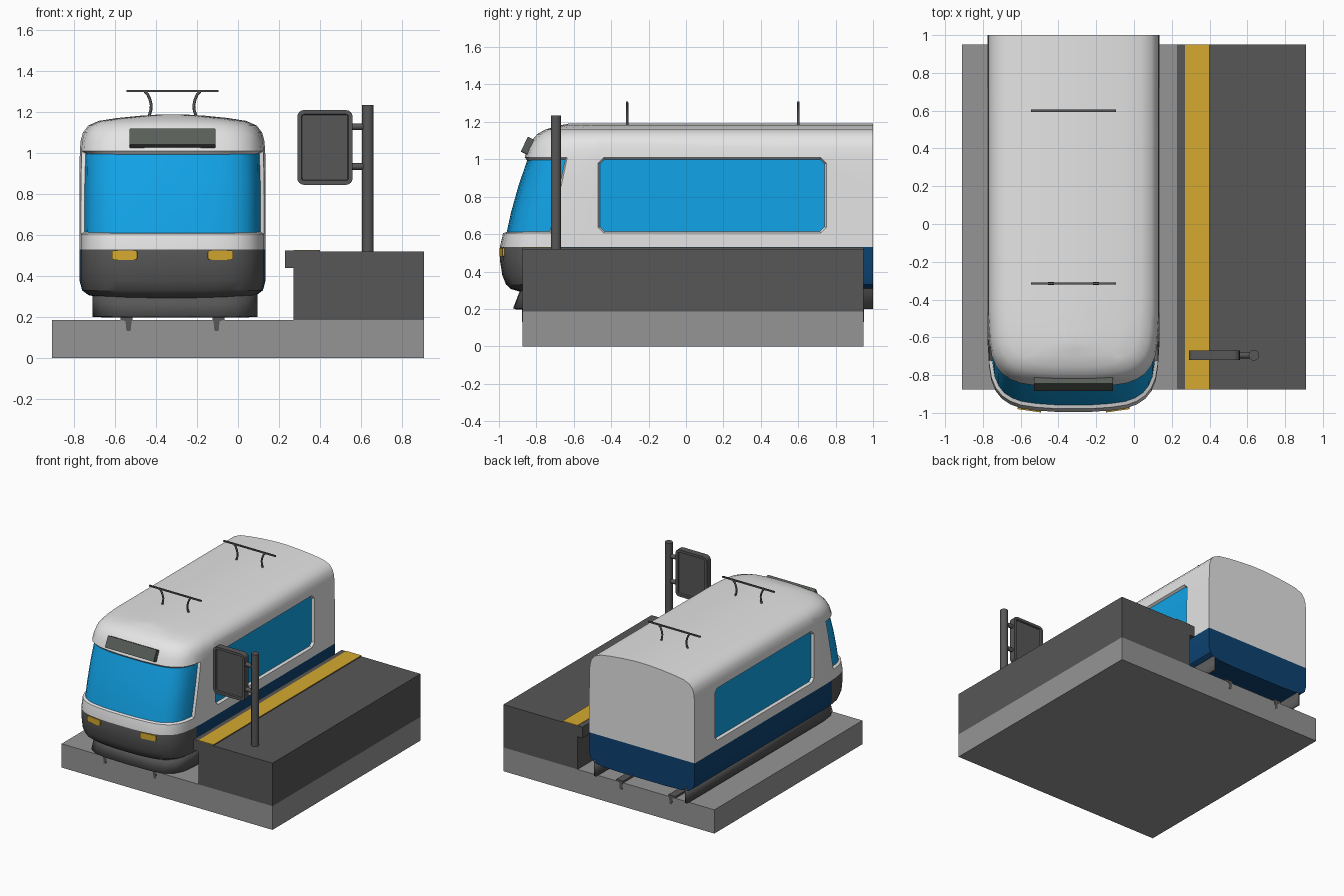
import bpy, bmesh, math
from mathutils import Vector, Matrix

if "Cube" in bpy.data.objects:
    bpy.data.objects.remove(bpy.data.objects["Cube"])

CX = -0.32  # centre line of the tram


def mat(name, r, g, b):
    m = bpy.data.materials.new(name)
    m.diffuse_color = (r, g, b, 1)
    m.use_nodes = True
    m.node_tree.nodes["Principled BSDF"].inputs["Base Color"].default_value = m.diffuse_color
    return m


WHITE = mat("light body", .78, .78, .78)
BLUE = mat("dark blue", .004, .055, .165)
DARK = mat("dark grey", .095, .095, .095)
GLASS = mat("window blue", .006, .38, .83)
STONE = mat("mid grey", .30, .30, .30)
YELLOW = mat("yellow", .66, .40, .03)
BOARD = mat("board grey", .10, .112, .10)


def finish(name, bm, *mats, smooth=None):
    bmesh.ops.recalc_face_normals(bm, faces=bm.faces)
    me = bpy.data.meshes.new(name)
    bm.to_mesh(me)
    bm.free()
    for m in mats:
        me.materials.append(m)
    ob = bpy.data.objects.new(name, me)
    bpy.context.collection.objects.link(ob)
    if smooth:
        bpy.ops.object.select_all(action='DESELECT')
        ob.select_set(True)
        bpy.context.view_layer.objects.active = ob
        bpy.ops.object.shade_smooth_by_angle(angle=math.radians(smooth))
    return ob


def prism(name, pts, y0, y1, m):
    """Extrude an xz outline along y."""
    bm = bmesh.new()
    f = bm.faces.new([bm.verts.new((x, y0, z)) for x, z in pts])
    r = bmesh.ops.extrude_face_region(bm, geom=[f])
    bmesh.ops.translate(bm, vec=(0, y1 - y0, 0),
                        verts=[v for v in r['geom'] if isinstance(v, bmesh.types.BMVert)])
    return finish(name, bm, m)


def rect(x0, x1, z0, z1):
    return [(x0, z0), (x1, z0), (x1, z1), (x0, z1)]


def box(name, loc, size, m, rot=None, bevel=0):
    bm = bmesh.new()
    bmesh.ops.create_cube(bm, size=1, matrix=Matrix.Diagonal((*size, 1)))
    if bevel:
        es = [e for e in bm.edges if abs((e.verts[0].co - e.verts[1].co).normalized().y) > .9]
        bmesh.ops.bevel(bm, geom=es, offset=bevel, segments=4, profile=.5, affect='EDGES')
    bmesh.ops.transform(bm, verts=bm.verts,
                        matrix=Matrix.Translation(loc) @ (rot or Matrix.Identity(4)))
    return finish(name, bm, m)


def rod(name, a, b, r, m):
    a, b = Vector(a), Vector(b)
    bm = bmesh.new()
    q = (b - a).to_track_quat('Z', 'Y').to_matrix().to_4x4()
    bmesh.ops.create_cone(bm, cap_ends=True, segments=24, radius1=r, radius2=r,
                          depth=(b - a).length, matrix=Matrix.Translation((a + b) / 2) @ q)
    return finish(name, bm, m, smooth=40)


# ground block, platform with lip, warning stripe
prism("track_bed", rect(-.91, .91, 0, .185), -.875, .95, STONE)
prism("platform", [(.27, .185), (.91, .185), (.91, .52), (.40, .52), (.40, .525),
                   (.23, .525), (.23, .44), (.27, .44)], -.875, .95, DARK)
prism("platform_stripe", rect(.27, .40, .525, .528), -.875, .95, YELLOW)

# rails
for side, s in (("left", 1), ("right", -1)):
    pts = [(-.255, .2), (-.255, .185), (-.23, .18), (-.225, .13), (-.205, .13),
           (-.2, .18), (-.195, .185), (-.195, .2)]
    prism("rail_" + side, [(CX + s * x, z) for x, z in pts], -.877, .952, DARK)

# tram body: stacked plan outlines (height, half width, front y)
RINGS = [(.288, .22, -.84), (.293, .34, -.89), (.306, .41, -.935), (.33, .442, -.962),
         (.38, .455, -.982), (.46, .455, -.995), (.53, .455, -.995), (.605, .455, -.978),
         (.72, .455, -.953), (.86, .455, -.914), (1.01, .453, -.863), (1.06, .449, -.845),
         (1.10, .438, -.825), (1.135, .412, -.795), (1.158, .36, -.755),
         (1.172, .27, -.71), (1.183, .16, -.665), (1.19, .05, -.63)]
# plan of the nose: distance from centre, setback from the front
NOSE = [(0, 0), (.1, .001), (.2, .008), (.28, .02), (.335, .04), (.38, .07), (.412, .11),
        (.435, .165), (.447, .24), (.455, .36)]
bm = bmesh.new()
rows = []
for z, w, yf in RINGS:
    half = [(x * w / .455, yf + d) for x, d in NOSE] + [(w, 1.0)]
    plan = [(-x, y) for x, y in half[:0:-1]] + half
    rows.append([bm.verts.new((CX + x, y, z)) for x, y in plan])
for a, b in zip(rows, rows[1:]):
    for i in range(len(a) - 1):
        bm.faces.new((a[i], a[i + 1], b[i + 1], b[i]))
bm.faces.new(rows[0])
bm.faces.new(rows[-1])
bm.faces.new([r[0] for r in rows] + [r[-1] for r in reversed(rows)])
bmesh.ops.recalc_face_normals(bm, faces=bm.faces)


def cut(co, no, faces=None):
    fs = set(faces if faces is not None else bm.faces)
    es = {e for f in fs for e in f.edges}
    vs = {v for f in fs for v in f.verts}
    bmesh.ops.bisect_plane(bm, geom=list(vs) + list(es) + list(fs), dist=1e-5,
                           plane_co=co, plane_no=no)


WY, WZ, HY, HZ, R = .14, .8075, .61, .2025, .03   # side window centre, half size, corner


def in_window(c):
    return abs(c.y - WY) < HY and abs(c.z - WZ) < HZ and abs(c.x - CX) > .42


SLOPE = Vector((0, 1, -.21))
WRAP = Vector((0, -.72, .605))
cut((0, 0, .53), (0, 0, 1))
cut((0, -.7, 0), (0, 1, 0))
cut((0, WY - HY, 0), (0, 1, 0))
cut((0, WY + HY, 0), (0, 1, 0))
cut(WRAP, SLOPE, [f for f in bm.faces if .605 < f.calc_center_median().z < 1.01])
for sy in (-1, 1):
    for sz in (-1, 1):
        cut((0, WY + sy * (HY - R), WZ + sz * HZ), (0, sy, sz),
            [f for f in bm.faces if in_window(f.calc_center_median())])
# colours by position, then sink the glass
glass = []
for f in bm.faces:
    c = f.calc_center_median()
    if c.z < .53:
        f.material_index = 2 if c.y < -.7 else 1
    elif in_window(c) and HY - abs(c.y - WY) + HZ - abs(c.z - WZ) > R:
        glass.append(f)
    elif .605 < c.z < 1.01 and (c - WRAP).dot(SLOPE) < 0:
        glass.append(f)
for f in glass:
    f.material_index = 3
rim = bmesh.ops.inset_region(bm, faces=glass, thickness=.01, depth=-.018,
                             use_even_offset=True, use_boundary=True)['faces']
for f in rim:
    f.material_index = 0
finish("tram_body", bm, WHITE, BLUE, DARK, GLASS, smooth=30)

# open-backed skirt under the body
bm = bmesh.new()
half = [(0, -.915), (.2, -.91), (.29, -.89), (.35, -.85), (.382, -.78), (.393, -.68), (.393, 1)]
plan = [(-x, y) for x, y in half[:0:-1]] + half
low = [bm.verts.new((CX + .012 + x, y, .2)) for x, y in plan]
top = [bm.verts.new((CX + .012 + x, y + (.05 if y < 0 else 0), .33)) for x, y in plan]
for i in range(len(plan) - 1):
    bm.faces.new((low[i], low[i + 1], top[i + 1], top[i]))
skirt = finish("tram_skirt", bm, DARK, smooth=30)
sol = skirt.modifiers.new("thickness", 'SOLIDIFY')
sol.thickness = .02
sol.offset = 0

# headlights and destination board
for side, s in (("left", -1), ("right", 1)):
    box("headlight_" + side, (CX + s * .232, -.969, .502), (.125, .04, .046), YELLOW,
        Matrix.Rotation(s * math.radians(8), 4, 'Z'), .012)
box("destination_board", (CX, -.842, 1.07), (.42, .05, .088), BOARD,
    Matrix.Rotation(math.radians(-26), 4, 'X'), .006)

# roof collectors: a bar on two curved legs
for n, y in (("front", -.315), ("rear", .6)):
    box("collector_bar_" + n, (CX, y, 1.303), (.45, .012, .01), DARK)
    for side, s in (("left", -1), ("right", 1)):
        cu = bpy.data.curves.new("collector_leg", 'CURVE')
        cu.dimensions = '3D'
        cu.bevel_depth = .007
        cu.bevel_resolution = 2
        cu.use_fill_caps = True
        sp = cu.splines.new('POLY')
        pts = [(.135, 1.302), (.12, 1.285), (.11, 1.262), (.104, 1.235), (.106, 1.21), (.115, 1.18)]
        sp.points.add(len(pts) - 1)
        for p, (x, z) in zip(sp.points, pts):
            p.co = (CX + s * x, y, z, 1)
        cu.materials.append(DARK)
        ob = bpy.data.objects.new("collector_leg_%s_%s" % (n, side), cu)
        bpy.context.collection.objects.link(ob)
        bpy.ops.object.select_all(action='DESELECT')
        ob.select_set(True)
        bpy.context.view_layer.objects.active = ob
        bpy.ops.object.convert(target='MESH')

# stop sign post, brackets and framed panel
rod("sign_post", (.635, -.695, .51), (.635, -.695, 1.235), .028, DARK)
for n, z in (("upper", 1.13), ("lower", .935)):
    rod("sign_bracket_" + n, (.55, -.695, z), (.63, -.695, z), .016, DARK)
panel = box("sign_panel", (.425, -.695, 1.028), (.27, .05, .365), DARK, bevel=.032)
bm = bmesh.new()
bm.from_mesh(panel.data)
ends = [f for f in bm.faces if abs(f.normal.y) > .9]
bmesh.ops.inset_individual(bm, faces=ends, thickness=.02)
bmesh.ops.inset_individual(bm, faces=ends, thickness=.004, depth=-.01)
bm.to_mesh(panel.data)
bm.free()
